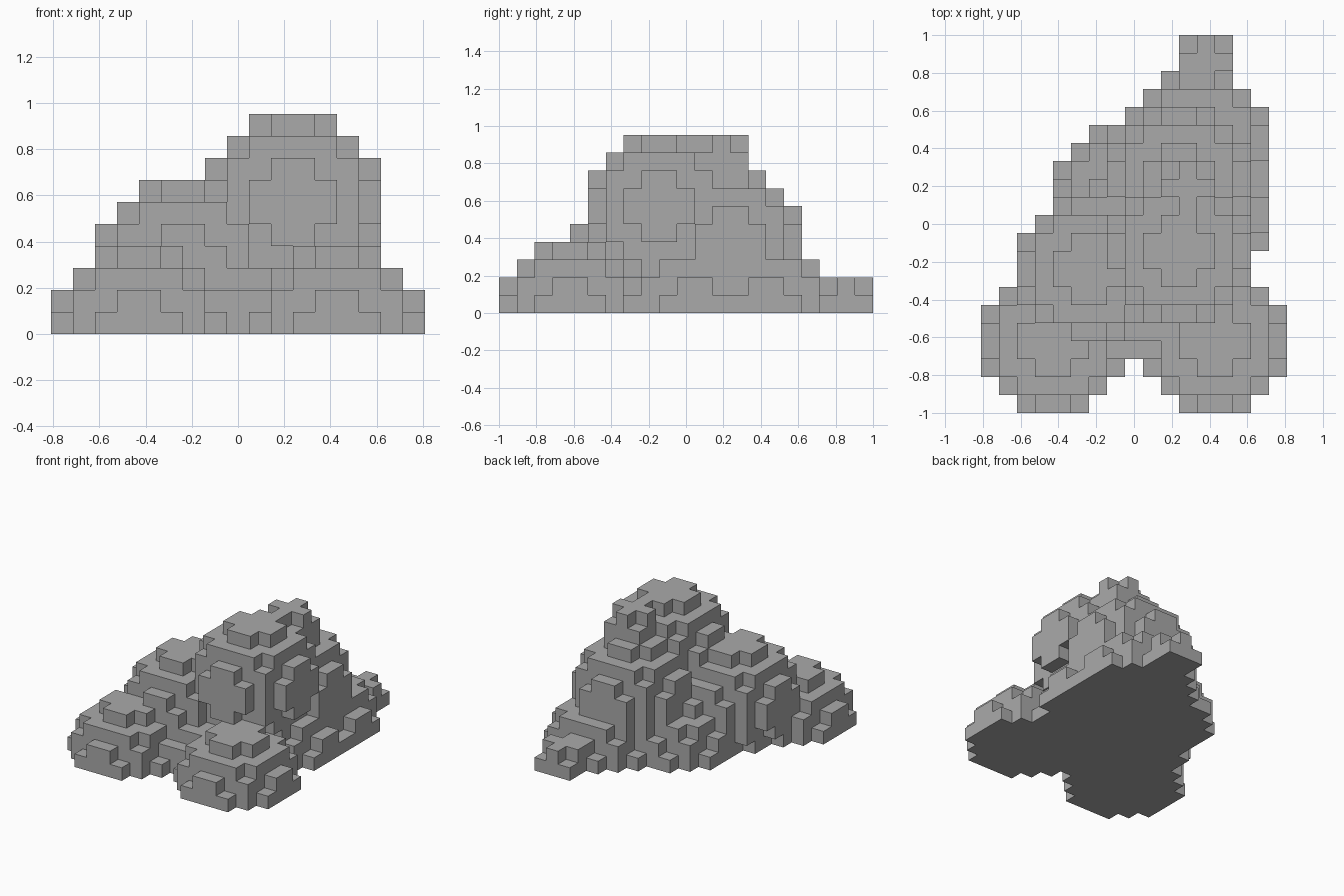
import bpy
import bmesh
from mathutils import Vector

cube = bpy.data.objects.get("Cube")
if cube:
    bpy.data.objects.remove(cube, do_unlink=True)

CELL = 2 / 21                      # block size
ORIGIN = Vector((-8.5, -10.5, 0))  # grid corner, in blocks

# Boulders: centre in blocks from the grid corner, radius in blocks
BOULDERS = [
    ((4, 4, 0), 4),           # front right foot boulder
    ((13, 4, 0), 4),          # front left foot boulder
    ((8, 7, 0), 4),           # middle ground boulder
    ((12, 11, 0), 4),         # side ground boulder
    ((12, 15, 0), 4),         # rear ground boulder
    ((8, 12, 0), 4),          # inner rear ground boulder
    ((6, 8, 3), 4),           # low shoulder
    ((11, 13, 4), 4),         # rear shoulder
    ((11, 9, 6), 4),          # summit
    ((11.5, 12.5, 8.5), 1.5), # small stone behind the summit
    ((12.5, 19.5, 0.5), 1.5), # small stone at the back
]


def blocks_in(centre, radius):
    """Grid cells above ground whose middle lies inside the ball."""
    c = Vector(centre)
    lo = [int(v - radius) - 1 for v in c]
    span = int(2 * radius) + 3
    for i in range(lo[0], lo[0] + span):
        for j in range(lo[1], lo[1] + span):
            for k in range(max(lo[2], 0), lo[2] + span):
                middle = Vector((i + 0.5, j + 0.5, k + 0.5))
                if (middle - c).length <= radius:
                    yield (i, j, k)


def block_shell(name, cells, material):
    """Mesh of only the outer faces of a set of cells."""
    bm = bmesh.new()
    corners = {}

    def corner(p):
        key = tuple(round(v) for v in p)
        if key not in corners:
            corners[key] = bm.verts.new((Vector(key) + ORIGIN) * CELL)
        return corners[key]

    for cell in sorted(cells):
        for axis in range(3):
            for side in (0, 1):
                step = Vector((0, 0, 0))
                step[axis] = 1
                neighbour = Vector(cell) + step * (2 * side - 1)
                if tuple(int(v) for v in neighbour) in cells:
                    continue
                u, v = Vector((0, 0, 0)), Vector((0, 0, 0))
                u[(axis + 1) % 3] = 1
                v[(axis + 2) % 3] = 1
                base = Vector(cell) + step * side
                ring = [base, base + u, base + u + v, base + v]
                if side == 0:
                    ring.reverse()
                bm.faces.new([corner(p) for p in ring])

    mesh = bpy.data.meshes.new(name)
    bm.to_mesh(mesh)
    bm.free()
    mesh.materials.append(material)
    obj = bpy.data.objects.new(name, mesh)
    bpy.context.collection.objects.link(obj)
    return obj


# Stone colour
stone = bpy.data.materials.new("grey_stone")
stone.use_nodes = True
grey = (0.4, 0.4, 0.4, 1)
stone.diffuse_color = grey
stone.node_tree.nodes["Principled BSDF"].inputs["Base Color"].default_value = grey

# Merged pile of boulders
pile = set()
for centre, radius in BOULDERS:
    pile.update(blocks_in(centre, radius))
block_shell("rock_pile", pile, stone)
